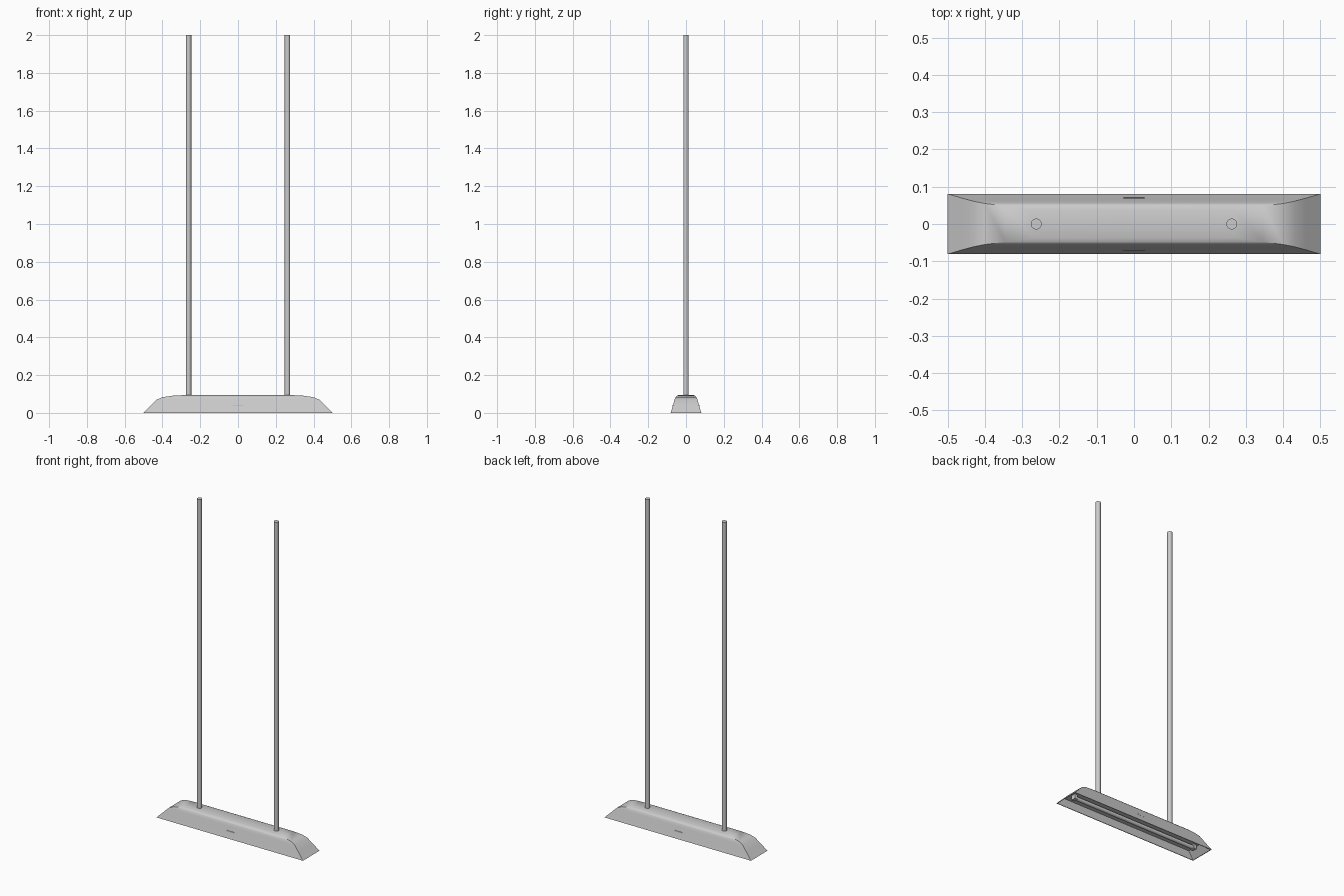
import bpy, bmesh, math

if "Cube" in bpy.data.objects:
    bpy.data.objects.remove(bpy.data.objects["Cube"])


def finish(obj, angle=35):
    bpy.ops.object.select_all(action='DESELECT')
    obj.select_set(True)
    bpy.context.view_layer.objects.active = obj
    bpy.ops.object.shade_smooth_by_angle(angle=math.radians(angle))
    return obj


def loft_rects(name, rings):
    """Closed solid through rectangles given as (z, half_x, half_y)."""
    bm = bmesh.new()
    loops = [[bm.verts.new((sx * hx, sy * hy, z))
              for sx, sy in ((-1, -1), (1, -1), (1, 1), (-1, 1))]
             for z, hx, hy in rings]
    for a, b in zip(loops, loops[1:]):
        for i in range(4):
            j = (i + 1) % 4
            bm.faces.new((a[i], a[j], b[j], b[i]))
    bm.faces.new(loops[0])
    bm.faces.new(loops[-1])
    bmesh.ops.recalc_face_normals(bm, faces=bm.faces)
    mesh = bpy.data.meshes.new(name)
    bm.to_mesh(mesh)
    bm.free()
    obj = bpy.data.objects.new(name, mesh)
    bpy.context.collection.objects.link(obj)
    return finish(obj)


def rod(name, radius, length, loc, rot=(0, 0, 0)):
    bpy.ops.mesh.primitive_cylinder_add(vertices=24, radius=radius, depth=length,
                                        location=loc, rotation=rot)
    bpy.context.object.name = name
    return finish(bpy.context.object)


def box(name, size, loc):
    bpy.ops.mesh.primitive_cube_add(size=1, location=loc)
    obj = bpy.context.object
    obj.name = name
    obj.scale = size
    return obj


# Lamp shade: recessed underside panel, thin rim, sloping walls, rounded top
loft_rects("lamp_shade", [
    (0.040, 0.456, 0.065), (0.000, 0.496, 0.077),
    (0.000, 0.500, 0.081), (0.040, 0.460, 0.069),
    (0.070, 0.430, 0.061), (0.083, 0.400, 0.055),
    (0.091, 0.345, 0.048), (0.095, 0.270, 0.037)])

# Light tube under the shade
rod("light_tube", 0.012, 0.87, (0, 0, 0.024), (0, math.pi / 2, 0))

for side, s in (("left", -1), ("right", 1)):
    # Suspension rods
    rod(f"{side}_suspension_rod", 0.0145, 1.91, (s * 0.262, 0, 1.045))
    # Tube end holders
    box(f"{side}_tube_holder", (0.02, 0.03, 0.03), (s * 0.435, 0, 0.027))

# Small clips on the long walls
for side, s in (("front", -1), ("back", 1)):
    box(f"{side}_clip", (0.055, 0.004, 0.006), (0, s * 0.0685, 0.040))
